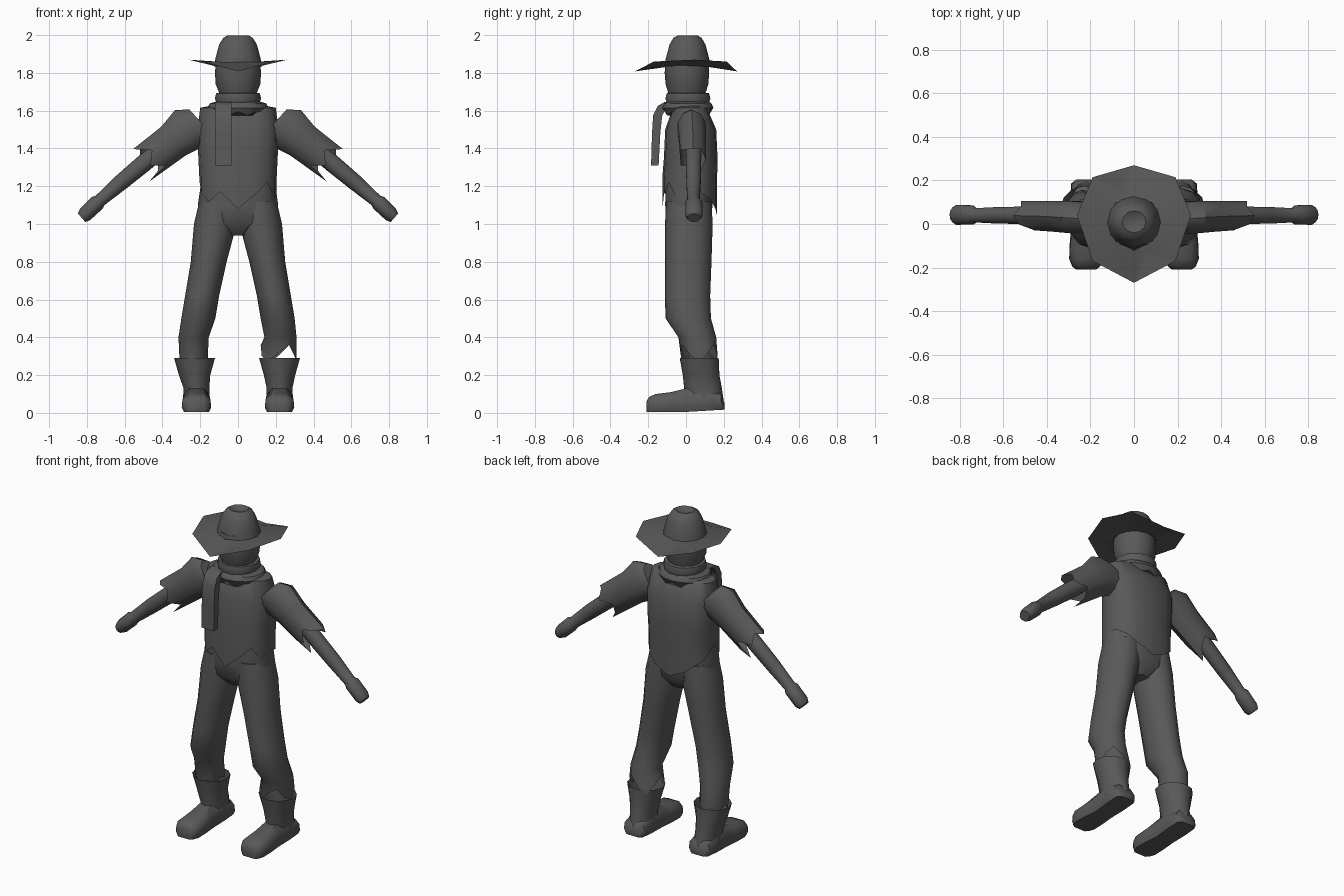
import bpy, bmesh
from math import sin, cos, pi, radians
from mathutils import Vector

cube = bpy.data.objects.get("Cube")
if cube:
    bpy.data.objects.remove(cube, do_unlink=True)

GREY = bpy.data.materials.new("charcoal_grey")
GREY.use_nodes = True
TONE = (0.1, 0.1, 0.1, 1)
GREY.diffuse_color = TONE
GREY.node_tree.nodes["Principled BSDF"].inputs["Base Color"].default_value = TONE


def finish(name, bm, angle=40):
    bmesh.ops.recalc_face_normals(bm, faces=bm.faces)
    mesh = bpy.data.meshes.new(name)
    bm.to_mesh(mesh)
    bm.free()
    mesh.materials.append(GREY)
    obj = bpy.data.objects.new(name, mesh)
    bpy.context.collection.objects.link(obj)
    bpy.ops.object.select_all(action='DESELECT')
    obj.select_set(True)
    bpy.context.view_layer.objects.active = obj
    bpy.ops.object.shade_smooth_by_angle(angle=radians(angle))
    return obj


def skin(bm, loops):
    for a, b in zip(loops, loops[1:]):
        n = len(a)
        for i in range(n):
            j = (i + 1) % n
            bm.faces.new((a[i], a[j], b[j], b[i]))


def loft(name, rings, n=12, side=1, tilt=0, hem=None, caps=(True, True), power=1.0):
    """Skin elliptical rings (x, y, z, rx, ry); hem lengthens the last ring in points."""
    bm = bmesh.new()
    axis = Vector((cos(tilt), 0, sin(tilt)))
    flow = (Vector(rings[-1][:3]) - Vector(rings[-2][:3])).normalized()
    shape = lambda v: abs(v) ** power * (1 if v > 0 else -1)
    loops = []
    for k, (x, y, z, rx, ry) in enumerate(rings):
        loop = []
        for i in range(n):
            a = 2 * pi * i / n
            p = Vector((x, y, z)) + axis * rx * shape(cos(a)) + Vector((0, ry * shape(sin(a)), 0))
            if hem and k == len(rings) - 1:
                p += flow * hem[i % len(hem)]
            p.x *= side
            loop.append(bm.verts.new(p))
        loops.append(loop)
    skin(bm, loops)
    if caps[0]:
        bm.faces.new(loops[0])
    if caps[1]:
        bm.faces.new(loops[-1])
    return finish(name, bm)


# Shirt body, ragged in front and pointed behind
loft("shirt", [(0, .02, 1.635, .1, .07), (0, .02, 1.615, .2, .09), (0, .025, 1.5, .215, .135),
               (0, .025, 1.35, .21, .142), (0, .02, 1.25, .205, .145), (0, .02, 1.18, .205, .145)],
     n=16, power=.8, caps=(True, False),
     hem=[0, .02, .05, .1, .14, .1, .05, .02, -.05, .02, .06, .01, .1, .02, -.04, .05])

# Hips
loft("trouser_hips", [(0, .015, 1.22, .195, .125), (0, .015, 1.1, .213, .128),
                      (0, .015, 1.0, .19, .12), (0, .02, .94, .05, .07)], n=14, power=.85)

for side, label in ((1, "left"), (-1, "right")):
    # Trouser legs, with a torn hem on the left and a tucked one on the right
    shin = ((.225, .06, .4, .085, .1), (.215, .07, .32, .1, .095)) if side > 0 else \
           ((.235, .055, .4, .08, .095), (.235, .065, .29, .075, .09))
    torn = [.05, .0, -.04, .02] if side > 0 else [0, .02, 0, .03]
    loft(label + "_trouser_leg",
         [(.105, .015, 1.12, .1, .12), (.12, .015, 1.0, .113, .126), (.155, .012, .8, .095, .123),
          (.19, .008, .62, .09, .12), (.21, .012, .5, .09, .12), *shin],
         side=side, hem=torn, caps=(True, False))

    # Boot shaft, and a foot lofted from heel to toe
    shift = 0.0 if side > 0 else -.01
    loft(label + "_boot_shaft",
         [(.22 - shift, .07, .29, .108, .103), (.22 - shift, .08, .2, .083, .097),
          (.22, .09, .13, .068, .1), (.22, .1, .06, .072, .1)], side=side, caps=(False, True))
    bm = bmesh.new()
    loops = []
    for y, half, top in ((.205, .045, .05), (.185, .07, .1), (.1, .072, .14), (0, .066, .13),
                         (-.08, .075, .11), (-.16, .078, .1), (-.195, .064, .085), (-.21, .045, .06)):
        base = .005 + max(0, y) * .06
        outline = [(-.85, 0), (.85, 0), (1, .25), (.95, .7), (.55, 1), (-.55, 1), (-.95, .7), (-1, .25)]
        loops.append([bm.verts.new((side * (.22 + u * half), y, base + v * (top - base)))
                      for u, v in outline])
    skin(bm, loops)
    bm.faces.new(loops[0])
    bm.faces.new(loops[-1])
    finish(label + "_boot_foot", bm, 50)

    # Sleeve with torn cuff, and the bare forearm with its hand
    loft(label + "_sleeve",
         [(.17, .025, 1.51, .13, .07), (.25, .03, 1.51, .125, .078), (.34, .035, 1.44, .1, .075),
          (.46, .038, 1.35, .095, .07)],
         n=10, side=side, tilt=radians(48), caps=(True, False),
         hem=[.04, .01, .05, -.02, .02, .09, -.03, .03, -.03, .02])
    loft(label + "_forearm",
         [(.38, .04, 1.42, .045, .045), (.5, .04, 1.32, .047, .042), (.62, .04, 1.22, .043, .04),
          (.73, .04, 1.125, .034, .034), (.745, .042, 1.112, .042, .046),
          (.81, .042, 1.05, .04, .048), (.828, .042, 1.033, .03, .036)],
         n=10, side=side, tilt=radians(49))

# Head
loft("head", [(0, .005, 1.88, .115, .112), (0, .005, 1.8, .122, .118), (0, .005, 1.74, .118, .113),
              (0, .005, 1.69, .098, .098), (0, .01, 1.6, .08, .08)], n=12)

# Neckerchief: a rolled collar over a wavy fold
loft("scarf_collar", [(0, .01, 1.695, .095, .095), (0, .01, 1.692, .116, .115), (0, .01, 1.665, .122, .122),
                      (0, .01, 1.64, .115, .115), (0, .01, 1.63, .08, .08)], n=14)
loft("scarf_fold", [(0, .01, 1.65, .11, .105), (0, .01, 1.638, .15, .125), (0, .01, 1.615, .16, .135),
                    (0, .01, 1.595, .135, .12)], n=16, hem=[0, .02])

# Hanging scarf tail
bm = bmesh.new()
loops = []
for y, z, t in ((-.09, 1.645, .025), (-.125, 1.625, .025), (-.15, 1.575, .024),
                (-.158, 1.48, .022), (-.165, 1.31, .02)):
    loops.append([bm.verts.new(p) for p in ((-.122, y - t * .8, z), (-.035, y - t, z),
                                            (-.035, y + t, z), (-.122, y + t, z))])
skin(bm, loops)
bm.faces.new(loops[0])
bm.faces.new(loops[-1])
finish("scarf_tail", bm)

# Hat brim: upturned at the sides, peaked at front and back
half = [(0, -.27, 1.808), (.19, -.17, 1.86), (.262, .04, 1.87), (.19, .215, 1.86), (0, .27, 1.808)]
rim = half + [(-x, y, z) for x, y, z in half[3:0:-1]]
bm = bmesh.new()
outer = [bm.verts.new(p) for p in rim]
under = [bm.verts.new((x * .45, y * .45, 1.835)) for x, y, z in rim]
upper = [bm.verts.new((x * .45, y * .45, 1.858)) for x, y, z in rim]
skin(bm, [under, outer, upper])
finish("hat_brim", bm, 50)

# Hat crown with a creased top
loft("hat_crown", [(0, .008, 1.835, .126, .122), (0, .008, 1.875, .12, .115), (0, .008, 1.95, .1, .095),
                   (0, .008, 1.985, .078, .075), (0, .01, 1.999, .055, .05), (0, .015, 1.986, .02, .02)], n=12)
